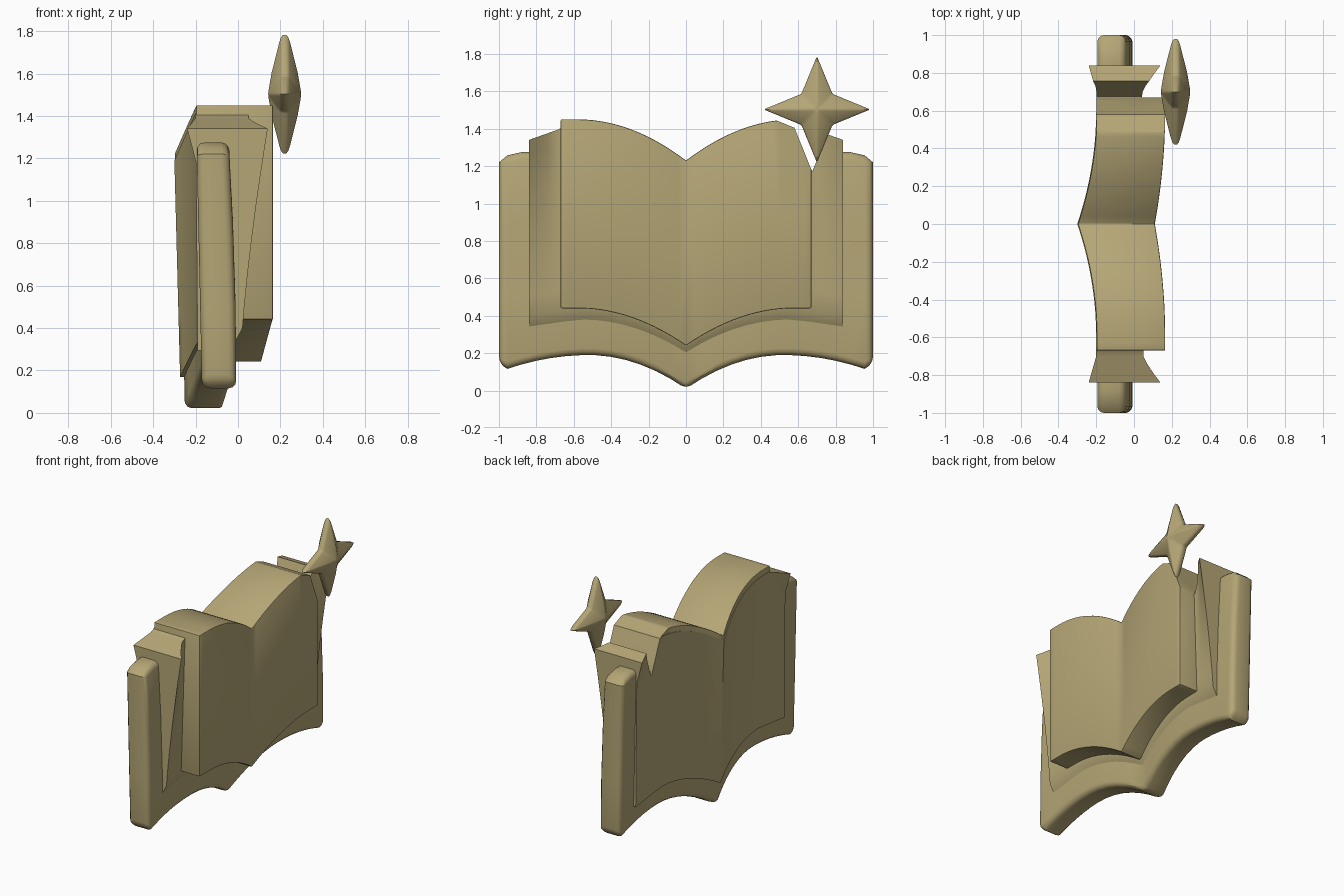
import bpy, bmesh, math

if "Cube" in bpy.data.objects:
    bpy.data.objects.remove(bpy.data.objects["Cube"])

paper = bpy.data.materials.new("tan")
paper.diffuse_color = (0.46, 0.38, 0.18, 1)
paper.use_nodes = True
paper.node_tree.nodes["Principled BSDF"].inputs["Base Color"].default_value = paper.diffuse_color


def ease(y, width):
    """Rise from 0 at the spine to 1 at the given distance from it."""
    u = min(1, abs(y) / width)
    return 1 - (1 - u) ** 2


def lerp_points(y, pts):
    for (a, za), (b, zb) in zip(pts, pts[1:]):
        if y <= b:
            return za + (zb - za) * (y - a) / (b - a)
    return pts[-1][1]


def make_object(name, bm):
    bmesh.ops.recalc_face_normals(bm, faces=bm.faces)
    me = bpy.data.meshes.new(name)
    bm.to_mesh(me)
    bm.free()
    me.materials.append(paper)
    ob = bpy.data.objects.new(name, me)
    bpy.context.collection.objects.link(ob)
    return ob


def slab(name, half, ts, top, bottom, front, back):
    """Closed curved slab, symmetric about the spine at y = 0."""
    ys = [-y for y in reversed(half) if y > 0] + half
    bm = bmesh.new()
    grids = []
    for side in (front, back):
        g = []
        for y in ys:
            a = abs(y)
            lo, hi = bottom(a), top(a)
            g.append([bm.verts.new((side(a, t), y, lo + (hi - lo) * t)) for t in ts])
        grids.append(g)
    f, b = grids
    n, m = len(ys), len(ts)
    for g in grids:
        for i in range(n - 1):
            for j in range(m - 1):
                bm.faces.new((g[i][j], g[i + 1][j], g[i + 1][j + 1], g[i][j + 1]))
    for j in (0, m - 1):
        for i in range(n - 1):
            bm.faces.new((f[i][j], f[i + 1][j], b[i + 1][j], b[i][j]))
    for i in (0, n - 1):
        for j in range(m - 1):
            bm.faces.new((f[i][j], f[i][j + 1], b[i][j + 1], b[i][j]))
    return make_object(name, bm)


def star(name, y0, z0, x0, reach, inner, rim, bulge):
    """Four-pointed star; bulge lifts the centre and arm ridges."""
    bm = bmesh.new()
    sides = []
    for s in (1, -1):
        ring, ridge = [], []
        for k in range(8):
            a = k * math.pi / 4
            r = inner * math.sqrt(2) if k % 2 else reach
            ring.append(bm.verts.new((x0 + s * rim, y0 + r * math.cos(a), z0 + r * math.sin(a))))
        for k in range(4):
            a = k * math.pi / 2
            r = reach * 0.36
            ridge.append(bm.verts.new((x0 + s * (rim + (bulge - rim) * 0.72),
                                       y0 + r * math.cos(a), z0 + r * math.sin(a))))
        mid = bm.verts.new((x0 + s * bulge, y0, z0))
        for k in range(4):
            tip, nxt, prv = ring[2 * k], ring[2 * k + 1], ring[2 * k - 1]
            bm.faces.new((tip, nxt, ridge[k]))
            bm.faces.new((tip, ridge[k], prv))
            bm.faces.new((mid, ridge[k], nxt))
            bm.faces.new((mid, prv, ridge[k]))
        sides.append(ring)
    for k in range(8):
        l = (k + 1) % 8
        bm.faces.new((sides[0][k], sides[0][l], sides[1][l], sides[1][k]))
    return make_object(name, bm)


def add_bevel(ob, width, segments, angle):
    mod = ob.modifiers.new("bevel", 'BEVEL')
    mod.width = width
    mod.segments = segments
    mod.limit_method = 'ANGLE'
    mod.angle_limit = math.radians(angle)


def page_top(y):
    return 1.23 + 0.22 * ease(y, 0.58)


def page_back(y, t):
    g = ease(y, 0.6)
    return -0.297 + 0.1 * g + (1 - t) * (0.027 - 0.017 * g)


# thick front page block
pages = slab("page_block", [i * 0.67 / 16 for i in range(17)], [0, 0.5, 1],
             page_top,
             lambda y: 0.24 + 0.2 * ease(y, 0.58),
             lambda y, t: 0.11 + 0.055 * ease(y, 0.6),
             page_back)
add_bevel(pages, 0.006, 2, 40)


# flared under-pages between the block and the cover
def flare(y):
    return max(0, (y - 0.7) / 0.14)


def under_front(y, t):
    x = 0.015 - 0.055 * (1 - ease(y, 0.6)) + 0.035 * t
    x -= 0.05 * max(0, 1 - t / 0.1)
    return x + 0.09 * flare(y) ** 1.2 * t ** 1.5


def under_back(y, t):
    return page_back(y, t) - 0.003 - 0.04 * flare(y) * max(0, (t - 0.85) / 0.15)


under = slab("under_pages",
             [i * 0.06 for i in range(12)] + [0.68, 0.70, 0.735, 0.77, 0.805, 0.84],
             [0, 0.05, 0.1, 0.2, 0.35, 0.5, 0.65, 0.78, 0.85, 0.93, 1],
             lambda y: page_top(y) - 0.04 if y < 0.665 else 1.40 - 0.06 * (y - 0.67) / 0.17,
             lambda y: 0.17 + 0.16 * ease(y, 0.55) - 0.035 * max(0, (y - 0.55) / 0.29),
             under_front, under_back)


# book cover with arched lower edge and rounded corners
def cover_bottom(y):
    if y < 0.52:
        return 0.01 + 0.18 * ease(y, 0.52)
    z = 0.19 - 0.09 * ((y - 0.52) / 0.48) ** 2
    return 0.145 if y > 0.99 else z


def cover_top(y):
    return lerp_points(y, [(0, 1.08), (0.6, 1.25), (0.85, 1.28), (0.95, 1.262), (1, 1.22)])


cover = slab("cover", [i * 0.08 for i in range(12)] + [0.955, 1.0],
             [0, 0.33, 0.67, 1],
             cover_top, cover_bottom,
             lambda y, t: -0.008 - 0.035 * t * t - 0.062 * (1 - ease(y, 0.6)),
             lambda y, t: -0.17 - 0.025 * t - 0.08 * (1 - ease(y, 0.6)))
add_bevel(cover, 0.035, 3, 50)

# star-shaped notch through the upper corner
cutter = star("notch_cutter", 0.675, 1.5, 0, 0.33, 0.095, 0.5, 0.55)
cutter.hide_render = True
for ob in (pages, under, cover):
    mod = ob.modifiers.new("notch", 'BOOLEAN')
    mod.operation = 'DIFFERENCE'
    mod.solver = 'EXACT'
    mod.object = cutter

# floating star ornament
ornament = star("star_ornament", 0.7, 1.503, 0.22, 0.285, 0.083, 0.018, 0.082)
add_bevel(ornament, 0.01, 2, 25)

# apply modifiers and smooth the shading
for ob in (pages, under, cover, ornament):
    bpy.ops.object.select_all(action='DESELECT')
    ob.select_set(True)
    bpy.context.view_layer.objects.active = ob
    bpy.ops.object.convert(target='MESH')
    bpy.ops.object.shade_smooth_by_angle(angle=math.radians(32))
bpy.data.objects.remove(cutter)
